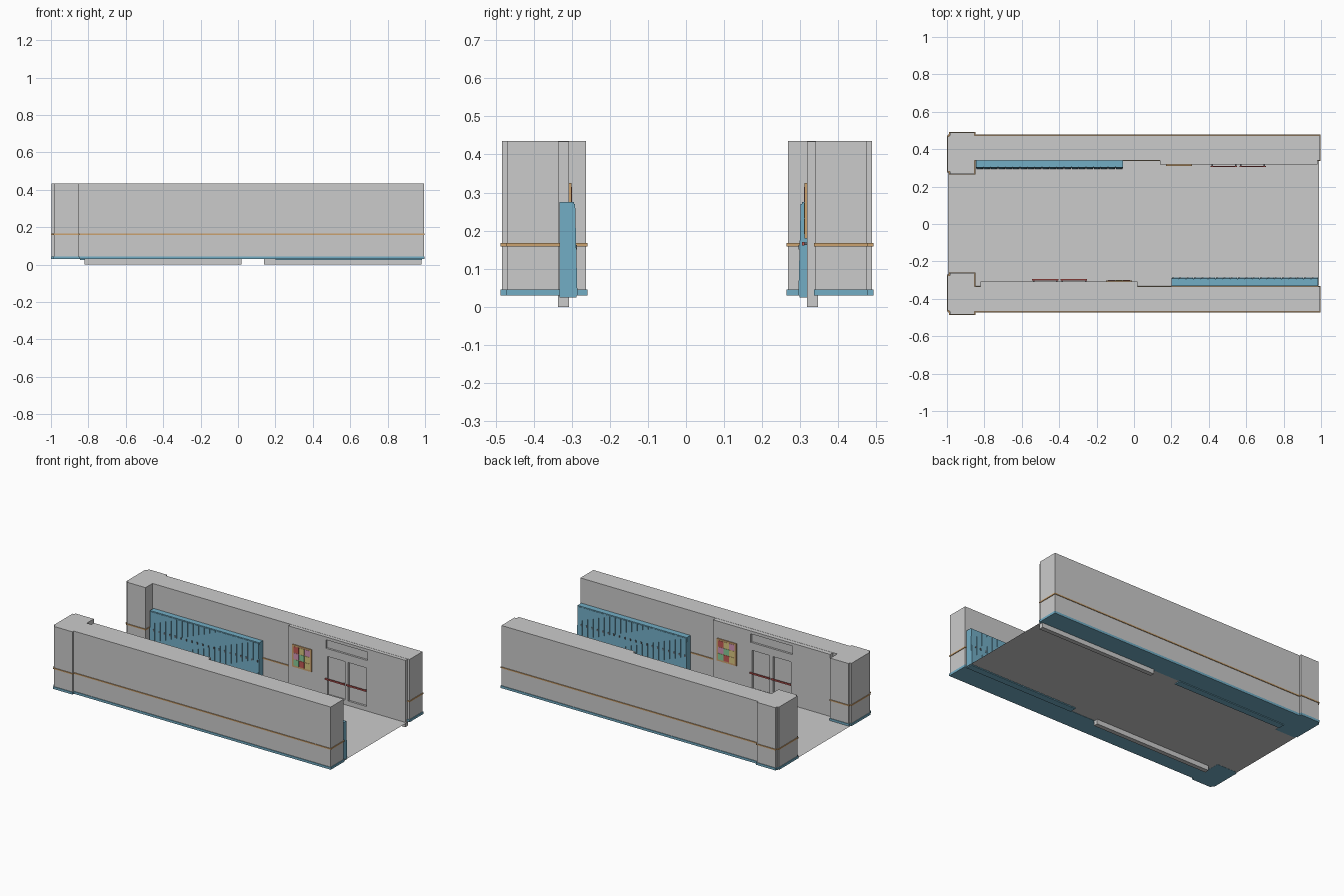
import bpy
import bmesh

if "Cube" in bpy.data.objects:
    bpy.data.objects.remove(bpy.data.objects["Cube"])


def material(name, r, g, b):
    m = bpy.data.materials.new(name)
    m.diffuse_color = (r, g, b, 1)
    m.use_nodes = True
    m.node_tree.nodes["Principled BSDF"].inputs["Base Color"].default_value = m.diffuse_color
    return m


BLUE = material("blue_paint", 0.17, 0.42, 0.56)
TAN = material("tan_stripe", 0.60, 0.36, 0.16)
RED = material("red_bar", 0.55, 0.10, 0.09)
DARK = material("dark_metal", 0.12, 0.14, 0.16)
PINK = material("poster_pink", 0.65, 0.30, 0.48)
GREEN = material("poster_green", 0.25, 0.60, 0.32)
YELLOW = material("poster_yellow", 0.70, 0.58, 0.22)


def same(p):
    return p


def turned(shift):
    """Half turn, carrying back-wall parts over to the front wall."""
    return lambda p: (shift - p[0], 0.01 - p[1], p[2])


def mirrored(p):
    return (p[0], 0.005 - p[1], p[2])


def boxes(name, items, mat=None, place=same, lean=0.0):
    """One object from boxes (x0, x1, y0, y1, z0, z1); lean pushes the lower front edge out."""
    bm = bmesh.new()
    for x0, x1, y0, y1, z0, z1 in items:
        v = [bm.verts.new(place((x, y - (lean if y == y0 and z == z0 else 0), z)))
             for z in (z0, z1) for x, y in ((x0, y0), (x1, y0), (x1, y1), (x0, y1))]
        for f in ((3, 2, 1, 0), (4, 5, 6, 7), (0, 1, 5, 4),
                  (1, 2, 6, 5), (2, 3, 7, 6), (3, 0, 4, 7)):
            bm.faces.new([v[i] for i in f])
    bmesh.ops.recalc_face_normals(bm, faces=bm.faces)
    me = bpy.data.meshes.new(name)
    bm.to_mesh(me)
    bm.free()
    ob = bpy.data.objects.new(name, me)
    bpy.context.collection.objects.link(ob)
    if mat:
        me.materials.append(mat)
    return ob


# Floor sheet
bpy.ops.mesh.primitive_plane_add(size=1, location=(-0.003, 0.005, 0.031))
floor = bpy.context.object
floor.name = "floor"
floor.scale = (1.985, 0.67, 1)

# Walls with end pillars, base trim and painted stripe
outline = [(-0.99, 0.994, 0.34, 0.474), (-0.984, -0.852, 0.268, 0.488),
           (-0.996, -0.86, 0.28, 0.468)]


def grown(g, z0, z1):
    return [(a - g, b + g, c - g, d + g, z0, z1) for a, b, c, d in outline]


for side, place in (("back", same), ("front", mirrored)):
    boxes(side + "_wall", grown(0, 0.034, 0.435), None, place)
    boxes(side + "_base_trim", grown(0.004, 0.03, 0.045), BLUE, place)
    boxes(side + "_stripe", grown(0.004, 0.159, 0.167), TAN, place)

# Locker bank: leaning doors with gaps, latches and vents
N, X0, X1 = 20, -0.845, -0.06
step = (X1 - X0) / N
for side, place in (("back", same), ("front", turned(0.14))):
    boxes(side + "_locker_body", [(X0, X1, 0.304, 0.342, 0.025, 0.275)],
          BLUE, place, 0.006)
    cols = [X0 + i * step for i in range(N)]
    boxes(side + "_locker_doors",
          [(x + 0.002, x + step - 0.002, 0.301, 0.306, 0.03, 0.27) for x in cols],
          BLUE, place, 0.006)
    boxes(side + "_locker_latches",
          [(x + 0.026, x + 0.034, 0.2955, 0.305, 0.15, 0.163) for x in cols],
          DARK, place)

# Doorway panel, double door, push bars and poster
F, M, B = 0.317, 0.330, 0.346
TOP = 0.434
for side, place in (("back", same), ("front", turned(0.16))):
    boxes(side + "_doorway_panel", [
        (0.14, 0.39, F, B, 0, TOP), (0.73, 0.98, F, B, 0, TOP),
        (0.39, 0.73, M, B, 0, TOP)], None, place)
    boxes(side + "_door_frame", [
        (0.39, 0.73, F, M, 0, 0.06), (0.39, 0.73, F, M, 0.31, 0.36),
        (0.39, 0.73, F, M, 0.415, TOP),
        (0.39, 0.41, F, M, 0.36, 0.415), (0.71, 0.73, F, M, 0.36, 0.415),
        (0.39, 0.42, F, M, 0.06, 0.31), (0.545, 0.57, F, M, 0.06, 0.31),
        (0.70, 0.73, F, M, 0.06, 0.31)], None, place)
    bars = [(0.41, 0.552), (0.563, 0.705)]
    boxes(side + "_push_bars",
          [(a, b, 0.304, 0.311, 0.161, 0.170) for a, b in bars], RED, place)
    boxes(side + "_bar_brackets",
          [(x, x + 0.008, 0.306, F + 0.002, 0.162, 0.169)
           for a, b in bars for x in (a + 0.005, b - 0.013)], DARK, place)
    # Poster board with coloured sheets
    boxes(side + "_poster_board", [(0.17, 0.31, 0.311, F + 0.001, 0.18, 0.325)], TAN, place)
    sheets = [("pink", PINK, [(0, 1), (2, 2)]), ("green", GREEN, [(0, 0), (1, 1)]),
              ("yellow", YELLOW, [(2, 0), (2, 1), (1, 2)]), ("red", RED, [(1, 0), (0, 2)])]
    for label, mat, cells in sheets:
        boxes(side + "_poster_sheet_" + label,
              [(0.181 + i * 0.04, 0.219 + i * 0.04, 0.3095, 0.312,
                0.191 + j * 0.042, 0.230 + j * 0.042) for i, j in cells], mat, place)
